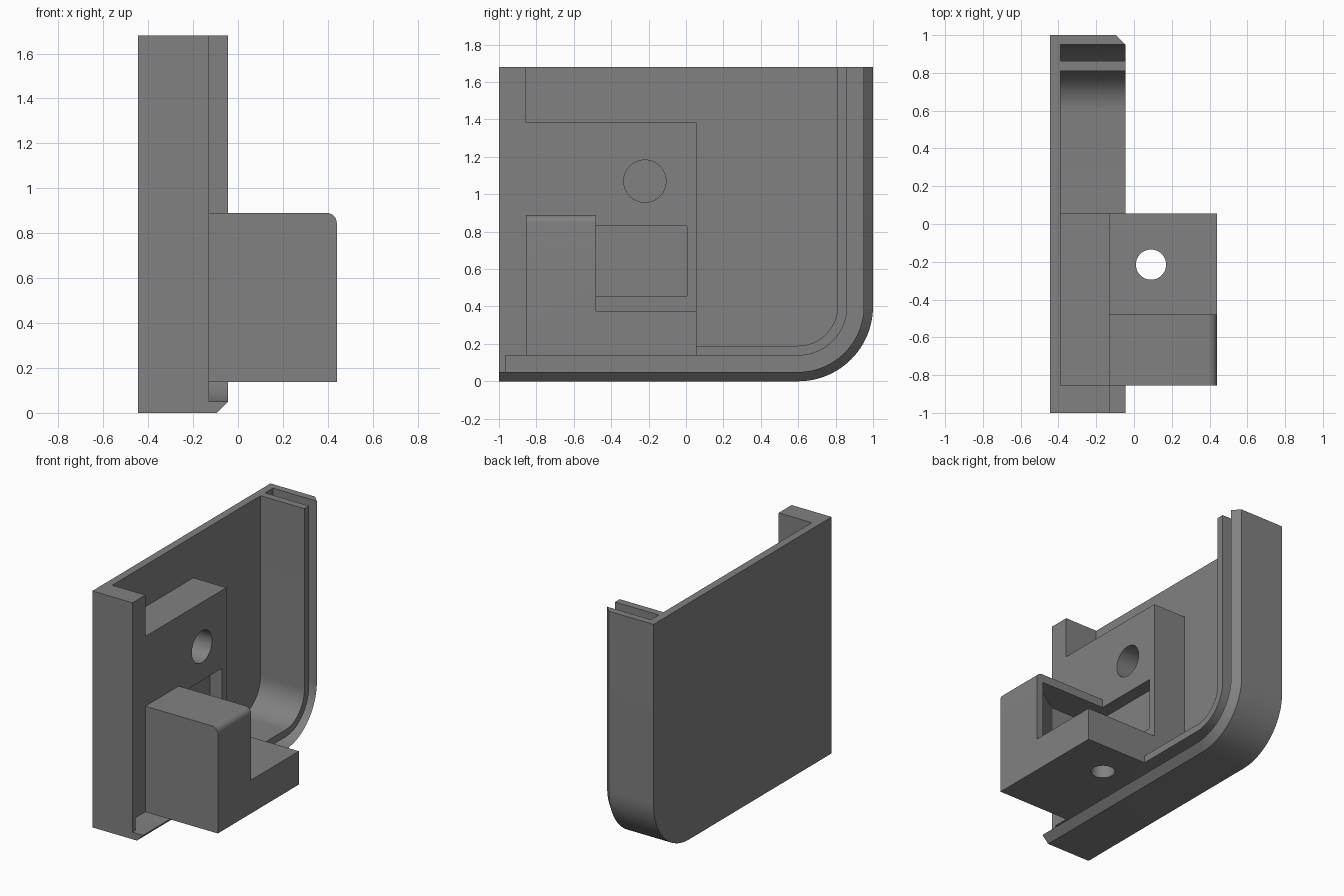
import bpy, bmesh, math
from mathutils import Matrix

if "Cube" in bpy.data.objects:
    bpy.data.objects.remove(bpy.data.objects["Cube"])

TOP = 1.68
BACK, FLOOR, FACE, LIP = -0.445, -0.39, -0.13, -0.045   # depth levels along x

grey = bpy.data.materials.new("plain grey")
grey.diffuse_color = (0.22, 0.22, 0.22, 1)
grey.use_nodes = True
grey.node_tree.nodes["Principled BSDF"].inputs["Base Color"].default_value = grey.diffuse_color


def finish(name, bm):
    bmesh.ops.recalc_face_normals(bm, faces=bm.faces)
    mesh = bpy.data.meshes.new(name)
    bm.to_mesh(mesh)
    bm.free()
    mesh.materials.append(grey)
    ob = bpy.data.objects.new(name, mesh)
    bpy.context.collection.objects.link(ob)
    return ob


def activate(ob):
    bpy.ops.object.select_all(action='DESELECT')
    ob.select_set(True)
    bpy.context.view_layer.objects.active = ob


def smooth(ob):
    activate(ob)
    bpy.ops.object.shade_smooth_by_angle(angle=math.radians(30))


def prism(name, points, direction):
    """Extrude a planar polygon along a vector."""
    bm = bmesh.new()
    face = bm.faces.new([bm.verts.new(p) for p in points])
    new = bmesh.ops.extrude_face_region(bm, geom=[face])["geom"]
    bmesh.ops.translate(bm, vec=direction,
                        verts=[v for v in new if isinstance(v, bmesh.types.BMVert)])
    return finish(name, bm)


def box(name, x0, x1, y0, y1, z0, z1):
    return prism(name, [(x0, y0, z0), (x1, y0, z0), (x1, y1, z0), (x0, y1, z0)],
                 (0, 0, z1 - z0))


def cylinder(name, radius, depth, centre, axis):
    bm = bmesh.new()
    bmesh.ops.create_cone(bm, cap_ends=True, segments=48, radius1=radius,
                          radius2=radius, depth=depth)
    rot = Matrix.Rotation(math.pi / 2, 4, 'Y') if axis == 'X' else Matrix()
    bm.transform(Matrix.Translation(centre) @ rot)
    return finish(name, bm)


def cut(ob, *cutters):
    for c in cutters:
        c.hide_render = True
        mod = ob.modifiers.new("cut", 'BOOLEAN')
        mod.operation, mod.solver, mod.object = 'DIFFERENCE', 'EXACT', c
        activate(ob)
        bpy.ops.object.modifier_apply(modifier=mod.name)


def path(offset, y_start):
    """Bottom edge, rounded corner and back edge, moved inward by offset."""
    r = 0.4 - offset
    arc = [(0.6 + r * math.sin(a), 0.4 - r * math.cos(a))
           for a in (math.pi / 2 * i / 24 for i in range(25))]
    return [(y_start, offset)] + arc + [(1 - offset, TOP)]


def sweep(name, section, y_start):
    """Sweep a section of (offset, x) points along the path."""
    bm = bmesh.new()
    rails = [[bm.verts.new((x, y, z)) for y, z in path(o, y_start)] for o, x in section]
    n = len(rails)
    for i in range(n):
        a, b = rails[i], rails[(i + 1) % n]
        for j in range(len(a) - 1):
            bm.faces.new((a[j], a[j + 1], b[j + 1], b[j]))
    bm.faces.new([r[0] for r in rails])
    bm.faces.new([r[-1] for r in rails])
    ob = finish(name, bm)
    smooth(ob)
    return ob


# Back plate with a rounded lower corner
prism("back_plate",
      [(BACK, y, z) for y, z in path(0.05, -1) + [(-1, TOP)]], (FLOOR - BACK, 0, 0))

# Outer rim with chamfered lip, and inner rim beside the groove
sweep("outer_rim", [(0, BACK), (0, LIP - 0.05), (0.05, LIP), (0.05, BACK)], -1)
sweep("inner_rim", [(0.138, FLOOR), (0.138, LIP), (0.19, LIP), (0.19, FLOOR)], -0.8)

# Front wall, notched where the groove runs into it
wall = box("front_wall", BACK, FACE, -1, -0.855, 0.05, TOP)
cut(wall, box("groove_cutter", FLOOR, 0.2, -0.965, -0.5, 0.0, 0.138))

# Mounting block with round hole and rectangular window
block = box("mounting_block", FLOOR, FACE, -0.855, 0.055, 0.138, 1.385)
cut(block,
    cylinder("round_hole_cutter", 0.113, 0.5, (FLOOR + 0.25, -0.22, 1.07), 'X'),
    box("window_cutter", -0.225, 0.0, -0.70, 0.005, 0.455, 0.83))
smooth(block)

# Stepped arm: tall housing with rounded upper edge, low shelf behind it
R = 0.045
round_edge = [(0.44 - R + R * math.cos(a), 0.89 - R + R * math.sin(a))
              for a in (math.pi / 2 * i / 8 for i in range(9))]
profile = [(FACE, 0.138), (0.44, 0.138)] + round_edge + [(FACE, 0.89)]
arm = prism("stepped_arm", [(x, -0.855, z) for x, z in profile], (0, 0.91, 0))
cut(arm,
    box("step_cutter", -0.3, 0.6, -0.48, 0.3, 0.375, 1.2),
    prism("pocket_cutter", [(-0.3, -0.3, 0.375), (0.385, -0.3, 0.375), (0.385, -0.53, 0.375),
                            (0.12, -0.70, 0.375), (-0.3, -0.70, 0.375)], (0, 0, 0.455)),
    cylinder("bolt_hole_cutter", 0.08, 0.6, (0.09, -0.215, 0.25), 'Z'))
smooth(arm)

# Remove the helper shapes
for ob in [o for o in bpy.data.objects if o.name.endswith("_cutter")]:
    bpy.data.objects.remove(ob)
